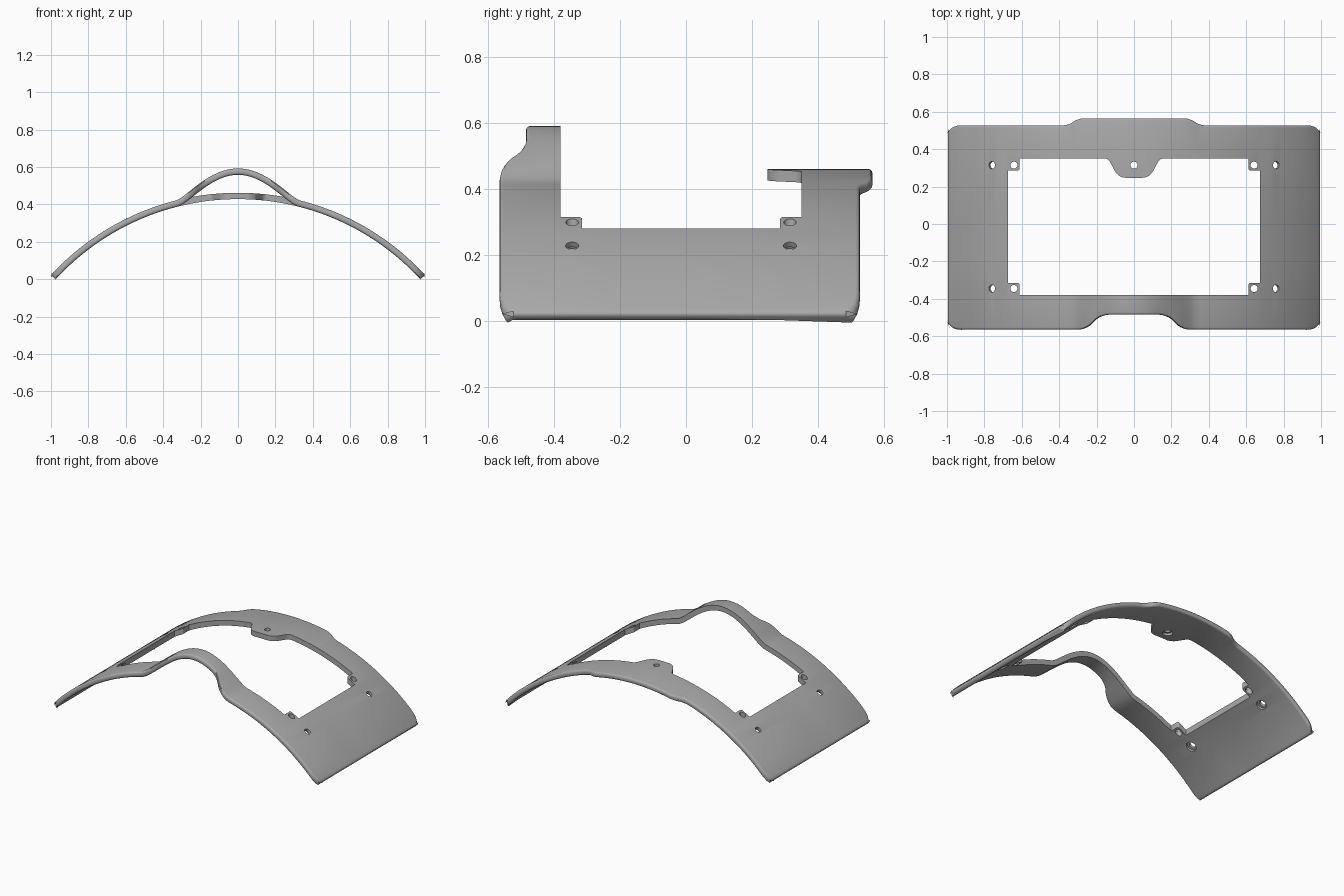
import bpy, bmesh
from math import sin, cos, pi, asin, sqrt, atan2
from mathutils import Matrix, Vector

cube = bpy.data.objects.get("Cube")
if cube:
    bpy.data.objects.remove(cube, do_unlink=True)

RADIUS, CROWN, THICK = 1.356, 0.462, 0.034
END = asin(1 / RADIUS)


def new_object(name, bm):
    bmesh.ops.recalc_face_normals(bm, faces=bm.faces)
    mesh = bpy.data.meshes.new(name)
    bm.to_mesh(mesh)
    bm.free()
    obj = bpy.data.objects.new(name, mesh)
    bpy.context.collection.objects.link(obj)
    return obj


def arc_z(x):
    return CROWN - RADIUS + sqrt(RADIUS ** 2 - x * x)


def hump_z(x):
    t = max(0, 1 - (x / 0.325) ** 2)
    return arc_z(x) + 0.13 * t ** 1.35


def section(height, steps=88):
    """Closed shell section: outer line, then the inner line offset along the normal."""
    xs = [RADIUS * sin(END * (2 * i / steps - 1)) for i in range(steps + 1)]
    outer = [Vector((x, height(x))) for x in xs]
    inner = []
    for i, p in enumerate(outer):
        if abs(p.x) > 0.36:
            n = Vector((p.x, p.y - CROWN + RADIUS)).normalized()
        else:
            d = outer[i + 1] - outer[i - 1]
            n = Vector((-d.y, d.x)).normalized()
        inner.append(p - n * THICK)
    return outer + inner[::-1]


# Curved shell: raised bridge along the front, plain arc along the back
def make_shell():
    bm = bmesh.new()
    rows = []
    for y, height in ((-0.7, hump_z), (-0.2, hump_z), (0.0, arc_z), (0.7, arc_z)):
        rows.append([bm.verts.new((p.x, y, p.y)) for p in section(height)])
    count = len(rows[0])
    for a, b in zip(rows, rows[1:]):
        for i in range(count):
            j = (i + 1) % count
            bm.faces.new((a[i], a[j], b[j], b[i]))
    half = count // 2
    for row in (rows[0], rows[-1]):
        for i in range(half - 1):
            bm.faces.new((row[i], row[i + 1], row[count - 2 - i], row[count - 1 - i]))
    return new_object("curved_frame", bm)


def rounded(points):
    """Replace each corner (x, y, radius) by a short curve."""
    out = []
    for i, (x, y, r) in enumerate(points):
        p = Vector((x, y))
        if not r:
            out.append(p)
            continue
        a = p + (Vector(points[i - 1][:2]) - p).normalized() * r
        b = p + (Vector(points[(i + 1) % len(points)][:2]) - p).normalized() * r
        for k in range(8):
            t = k / 7
            w = 0.83  # weight that turns the curve into a near circular arc
            k0, k1, k2 = (1 - t) ** 2, 2 * t * (1 - t) * w, t * t
            out.append((a * k0 + p * k1 + b * k2) / (k0 + k1 + k2))
    return out


def mirrored(points):
    return points + [(-x, y, r) for x, y, r in reversed(points)]


def prism(name, points):
    bm = bmesh.new()
    face = bm.faces.new([bm.verts.new((p.x, p.y, -0.5)) for p in rounded(points)])
    top = bmesh.ops.extrude_face_region(bm, geom=[face])["geom"]
    bmesh.ops.translate(bm, vec=(0, 0, 1.6), verts=[v for v in top if isinstance(v, bmesh.types.BMVert)])
    return new_object(name, bm)


def add_hole(bm, x, y, tilt, top_r, bottom_r, sides=24):
    """Stepped round cutter through the shell, wider below."""
    place = Matrix.Translation((x, y, arc_z(x))) @ Matrix.Rotation(tilt, 4, "Y")
    rings = []
    for r, z in ((top_r, 0.06), (top_r, -0.018), (bottom_r, -0.018), (bottom_r, -0.1)):
        rings.append([bm.verts.new(place @ Vector((r * cos(2 * pi * k / sides), r * sin(2 * pi * k / sides), z)))
                      for k in range(sides)])
    for a, b in zip(rings, rings[1:]):
        for k in range(sides):
            j = (k + 1) % sides
            bm.faces.new((a[k], a[j], b[j], b[k]))
    bm.faces.new(rings[0])
    bm.faces.new(rings[-1])


# Outer outline: notch in front, shallow step behind
outline = prism("outline_cutter", mirrored([
    (0.182, -0.485, 0.05), (0.25, -0.565, 0.05), (1.003, -0.565, 0.075),
    (1.003, 0.527, 0.075), (0.355, 0.527, 0.03), (0.295, 0.565, 0.03)]))

# Window with corner tabs and a centre tab
window = prism("window_cutter", mirrored([
    (0.612, -0.38, 0), (0.612, -0.315, 0.012), (0.675, -0.315, 0),
    (0.675, 0.285, 0), (0.612, 0.285, 0.012), (0.612, 0.35, 0),
    (0.138, 0.35, 0.02), (0.083, 0.247, 0.04)]))

# Screw holes
bm = bmesh.new()
add_hole(bm, 0, 0.315, 0, 0.019, 0.032)
for side in (-1, 1):
    for y in (-0.345, 0.315):
        add_hole(bm, side * 0.642, y, 0, 0.019, 0.021)
        x = side * 0.76
        add_hole(bm, x, y, asin(x / RADIUS), 0.02, 0.033)
holes = new_object("hole_cutter", bm)

frame = make_shell()


def cut(cutter, operation):
    mod = frame.modifiers.new(cutter.name, "BOOLEAN")
    mod.object = cutter
    mod.operation = operation
    mod.solver = "EXACT"


cut(outline, "INTERSECT")
bevel = frame.modifiers.new("rim_rounding", "BEVEL")
bevel.width = 0.012
bevel.segments = 3
bevel.limit_method = "ANGLE"
bevel.angle_limit = 0.7
bevel.use_clamp_overlap = False
cut(window, "DIFFERENCE")
cut(holes, "DIFFERENCE")

# Apply the cuts and drop the cutters
bpy.ops.object.select_all(action="DESELECT")
frame.select_set(True)
bpy.context.view_layer.objects.active = frame
for name in [m.name for m in frame.modifiers]:
    bpy.ops.object.modifier_apply(modifier=name)
for cutter in (outline, window, holes):
    bpy.data.objects.remove(cutter, do_unlink=True)
bpy.ops.object.shade_smooth_by_angle(angle=0.6)

# Plain grey plastic
grey = bpy.data.materials.new("plain_grey")
grey.use_nodes = True
colour = (0.4, 0.4, 0.4, 1)
grey.diffuse_color = colour
grey.node_tree.nodes["Principled BSDF"].inputs["Base Color"].default_value = colour
frame.data.materials.clear()
frame.data.materials.append(grey)
